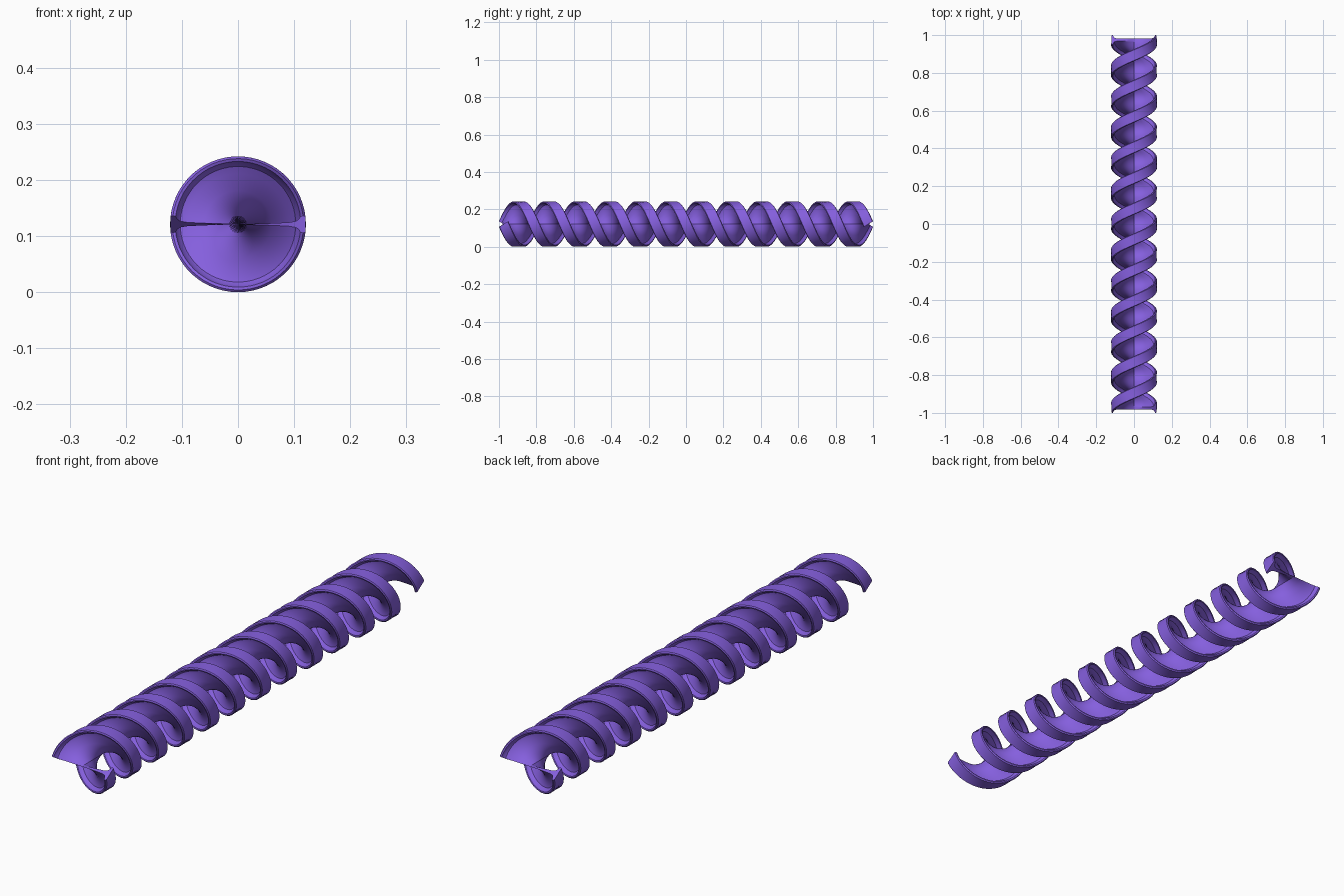
import bpy, bmesh, math

# Remove the default cube only
cube = bpy.data.objects.get("Cube")
if cube:
    bpy.data.objects.remove(cube, do_unlink=True)

RADIUS = 0.121        # outer radius of the screw
TURNS = 6
STEPS = 60            # sections per turn
LENGTH = 1.95         # axial travel of the section centre
LEAN = 5.3            # tilts the rim square to its helix

# Upper half of the section: (radius, half thickness), thin web into a wide rim
half = [(0.0, 0.006), (0.03, 0.006), (0.06, 0.006), (0.09, 0.007), (0.103, 0.010),
        (0.109, 0.016), (0.112, 0.024), (0.117, 0.025), (RADIUS, 0.022)]
top = [(-r, s) for r, s in reversed(half[1:])] + half
profile = top + [(r, -s) for r, s in reversed(top)]
count = len(profile)


def section(bm, t):
    """One twisted section at fraction t of the length."""
    turn = math.pi - t * TURNS * math.tau
    ring = []
    for r, s in profile:
        a = turn + LEAN * s
        ring.append(bm.verts.new((r * math.cos(a), (t - 0.5) * LENGTH + s,
                                  RADIUS + r * math.sin(a))))
    return ring


# Sweep the section along the axis
bm = bmesh.new()
total = TURNS * STEPS
rings = [section(bm, i / total) for i in range(total + 1)]
for a, b in zip(rings, rings[1:]):
    for i in range(count):
        j = (i + 1) % count
        bm.faces.new((a[i], a[j], b[j], b[i]))

# Close both ends with strips of quads
for ring in (rings[0], rings[-1]):
    for i in range(len(top) - 1):
        bm.faces.new((ring[i], ring[i + 1], ring[count - 2 - i], ring[count - 1 - i]))
bmesh.ops.recalc_face_normals(bm, faces=bm.faces)

mesh = bpy.data.meshes.new("twisted_screw")
bm.to_mesh(mesh)
bm.free()
screw = bpy.data.objects.new("twisted_screw", mesh)
bpy.context.collection.objects.link(screw)

# Purple material
purple = bpy.data.materials.new("purple")
purple.use_nodes = True
color = (0.235, 0.115, 0.73, 1.0)
purple.diffuse_color = color
purple.node_tree.nodes["Principled BSDF"].inputs["Base Color"].default_value = color
mesh.materials.append(purple)

# Smooth surfaces, crisp rim edges
bpy.ops.object.select_all(action='DESELECT')
screw.select_set(True)
bpy.context.view_layer.objects.active = screw
bpy.ops.object.shade_smooth_by_angle(angle=math.radians(30))
